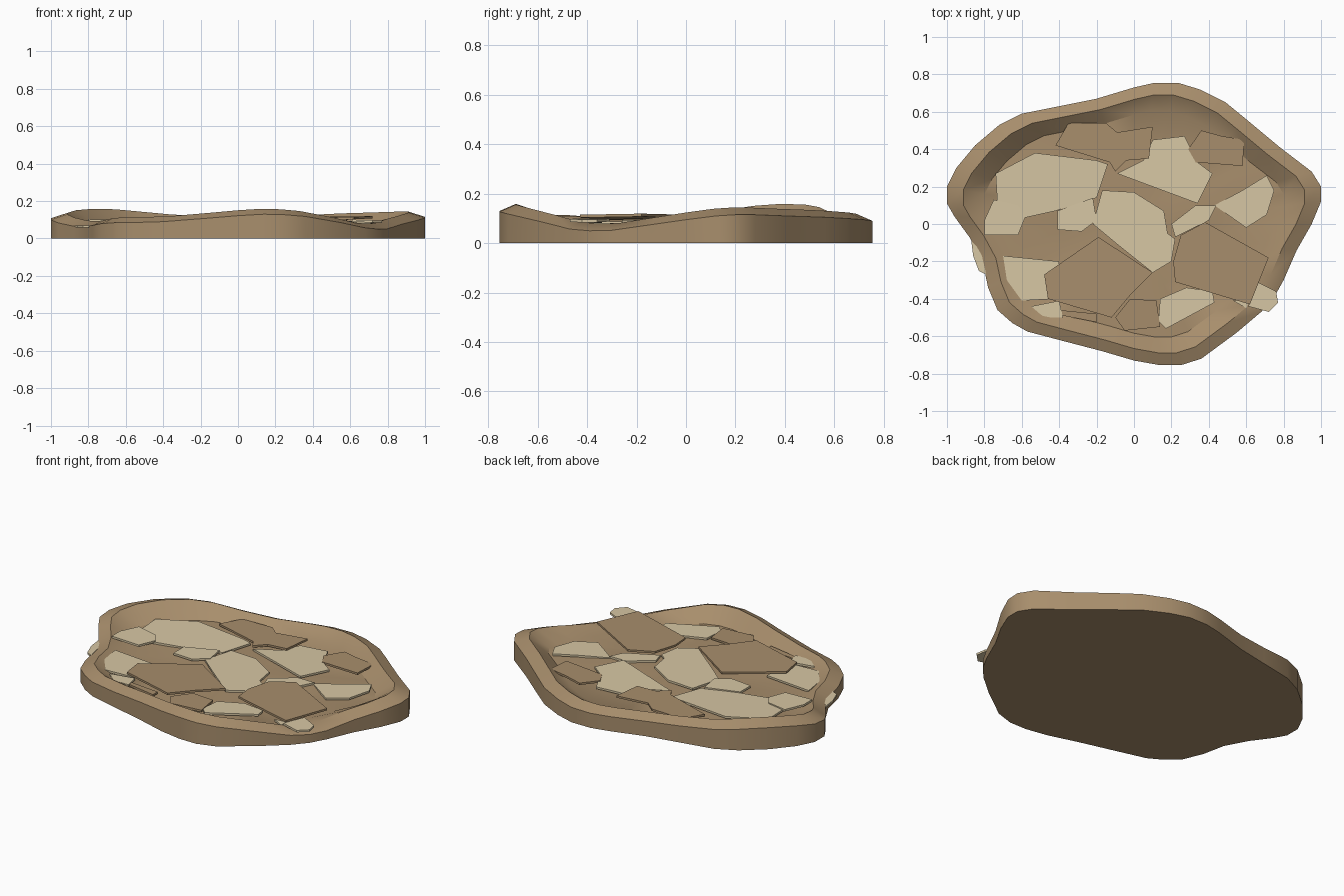
import bpy
import bmesh
import math


def material(name, rgb):
    m = bpy.data.materials.new(name)
    m.diffuse_color = (*rgb, 1.0)
    return m


BROWN = material("brown earth", (0.39, 0.27, 0.15))
PALE = material("pale sand", (0.68, 0.57, 0.37))


def finish(bm, name, mat, angle):
    bmesh.ops.recalc_face_normals(bm, faces=bm.faces)
    mesh = bpy.data.meshes.new(name)
    bm.to_mesh(mesh)
    bm.free()
    mesh.materials.append(mat)
    obj = bpy.data.objects.new(name, mesh)
    bpy.context.collection.objects.link(obj)
    bpy.ops.object.select_all(action='DESELECT')
    obj.select_set(True)
    bpy.context.view_layer.objects.active = obj
    bpy.ops.object.shade_smooth_by_angle(angle=math.radians(angle))
    return obj


# Outer rim path: x, y and the height of the outer edge
RIM = [
    (1.0, .12, .11), (.95, 0, .095), (.87, -.14, .075), (.80, -.30, .052),
    (.75, -.39, .05), (.68, -.47, .057), (.55, -.58, .085), (.36, -.72, .118),
    (.25, -.755, .127), (.14, -.755, .13), (0, -.73, .122), (-.17, -.68, .108),
    (-.40, -.62, .09), (-.57, -.575, .085), (-.65, -.53, .085), (-.73, -.46, .08),
    (-.78, -.34, .07), (-.81, -.20, .065), (-.88, -.07, .066), (-.96, .04, .083),
    (-1.0, .11, .10), (-1.0, .20, .108), (-.95, .30, .122), (-.85, .42, .13),
    (-.72, .53, .127), (-.60, .59, .117), (-.40, .63, .10), (-.20, .67, .09),
    (0, .73, .088), (.11, .755, .088), (.235, .755, .09), (.35, .72, .095),
    (.49, .65, .10), (.60, .56, .105), (.78, .41, .11), (.95, .28, .115),
    (1.0, .20, .115),
]


# Dish: wall, sloped rim, inner slope and gently uneven floor as joined rings
def build_dish():
    bm = bmesh.new()
    rings = []
    profile = [(1.0, lambda z, a: 0.0),
               (1.0, lambda z, a: z),
               (.912, lambda z, a: z + .029),
               (.80, lambda z, a: .068 + .12 * (z - .09)),
               (.45, lambda z, a: .076 + .006 * math.sin(5 * a))]
    for scale, height in profile:
        rings.append([bm.verts.new((x * scale, y * scale, height(z, math.atan2(y, x))))
                      for x, y, z in RIM])
    n = len(RIM)
    for lower, upper in zip(rings, rings[1:]):
        for i in range(n):
            j = (i + 1) % n
            bm.faces.new((lower[i], lower[j], upper[j], upper[i]))
    bm.faces.new(rings[0])
    centre = bm.verts.new((0, 0, .08))
    for i in range(n):
        bm.faces.new((rings[-1][i], rings[-1][(i + 1) % n], centre))
    # Keep the outer edge and the rim crest crisp
    obj = finish(bm, "dish", BROWN, 35)
    attr = obj.data.attributes.get("sharp_edge") or \
        obj.data.attributes.new("sharp_edge", 'BOOLEAN', 'EDGE')
    for e in obj.data.edges:
        a, b = e.vertices
        if a // n == b // n and a // n in (0, 1, 2):
            attr.data[e.index].value = True


# Thin broken plate, tilted by slopes sx and sy about its middle
def plate(name, mat, z, sx, sy, points, thick=.012):
    bm = bmesh.new()
    cx = sum(p[0] for p in points) / len(points)
    cy = sum(p[1] for p in points) / len(points)
    top, bottom = [], []
    for x, y in points:
        h = z + sx * (x - cx) + sy * (y - cy)
        top.append(bm.verts.new((x, y, h)))
        bottom.append(bm.verts.new((x, y, h - thick)))
    bm.faces.new(top)
    bm.faces.new(bottom[::-1])
    for i in range(len(points)):
        j = (i + 1) % len(points)
        bm.faces.new((top[i], bottom[i], bottom[j], top[j]))
    finish(bm, name, mat, 20)


BROWN_PLATES = [
    (.102, .02, .0, [(-.35, .54), (-.15, .54), (-.09, .49), (.10, .52), (.08, .35),
                     (-.04, .34), (-.10, .28), (-.13, .33), (-.42, .42)]),
    (.106, .03, .02, [(.36, .50), (.47, .47), (.59, .45), (.58, .31), (.33, .33), (.29, .40)]),
    (.106, .0, -.02, [(-.19, -.07), (.10, -.26), (-.02, -.38), (-.12, -.50),
                      (-.46, -.40), (-.48, -.27)]),
    (.113, .02, .01, [(.38, .01), (.72, -.18), (.62, -.43), (.22, -.31), (.21, -.20), (.25, -.06)]),
    (.096, .0, .02, [(-.02, -.40), (.12, -.41), (.14, -.55), (-.05, -.57), (-.10, -.50)]),
    (.088, .0, .0, [(-.40, -.46), (-.20, -.48), (-.20, -.525), (-.38, -.49)]),
]
PALE_PLATES_LEFT = [
    (.092, -.01, .02, [(-.53, .38), (-.20, .34), (-.14, .32), (-.20, .14), (-.42, .07),
                       (-.60, .03), (-.73, .10), (-.74, .27)]),
    (.100, -.03, .0, [(-.75, .13), (-.62, .10), (-.58, .04), (-.62, -.06), (-.80, -.06), (-.80, .02)]),
    (.096, .02, .0, [(-.41, .07), (-.22, .14), (-.20, .02), (-.28, -.04), (-.41, -.03)]),
    (.088, .0, .0, [(-.70, -.17), (-.40, -.20), (-.42, -.40), (-.60, -.41), (-.68, -.30)]),
    (.090, .0, .0, [(-.55, -.44), (-.40, -.41), (-.38, -.50), (-.48, -.50)]),
    (.070, .0, .0, [(-.87, -.09), (-.82, -.14), (-.79, -.27), (-.83, -.25), (-.86, -.17)]),
]
PALE_PLATES_RIGHT = [
    (.094, .0, .0, [(-.17, .18), (.00, .17), (.16, .07), (.18, -.05), (.22, -.08), (.20, -.20),
                    (.10, -.26), (-.10, -.10), (-.22, .0)]),
    (.096, .02, -.01, [(.10, .45), (.27, .47), (.34, .33), (.42, .27), (.34, .11), (-.09, .27), (.05, .34)]),
    (.092, .03, .02, [(.71, .26), (.75, .18), (.71, .05), (.60, -.02), (.43, .10), (.58, .18)]),
    (.094, .0, .0, [(.33, .10), (.44, .10), (.40, .02), (.22, -.07), (.20, .0)]),
    (.094, .02, .0, [(.14, -.40), (.28, -.34), (.42, -.36), (.43, -.42), (.17, -.56), (.13, -.52)]),
    (.098, -.03, .0, [(.66, -.31), (.76, -.36), (.77, -.42), (.72, -.47), (.61, -.44)]),
    (.092, .0, .0, [(.53, -.41), (.62, -.40), (.60, -.45)]),
]

build_dish()
for i, data in enumerate(BROWN_PLATES):
    plate(f"brown_plate_{i + 1}", BROWN, *data)
for i, data in enumerate(PALE_PLATES_LEFT + PALE_PLATES_RIGHT):
    plate(f"pale_plate_{i + 1}", PALE, *data)
